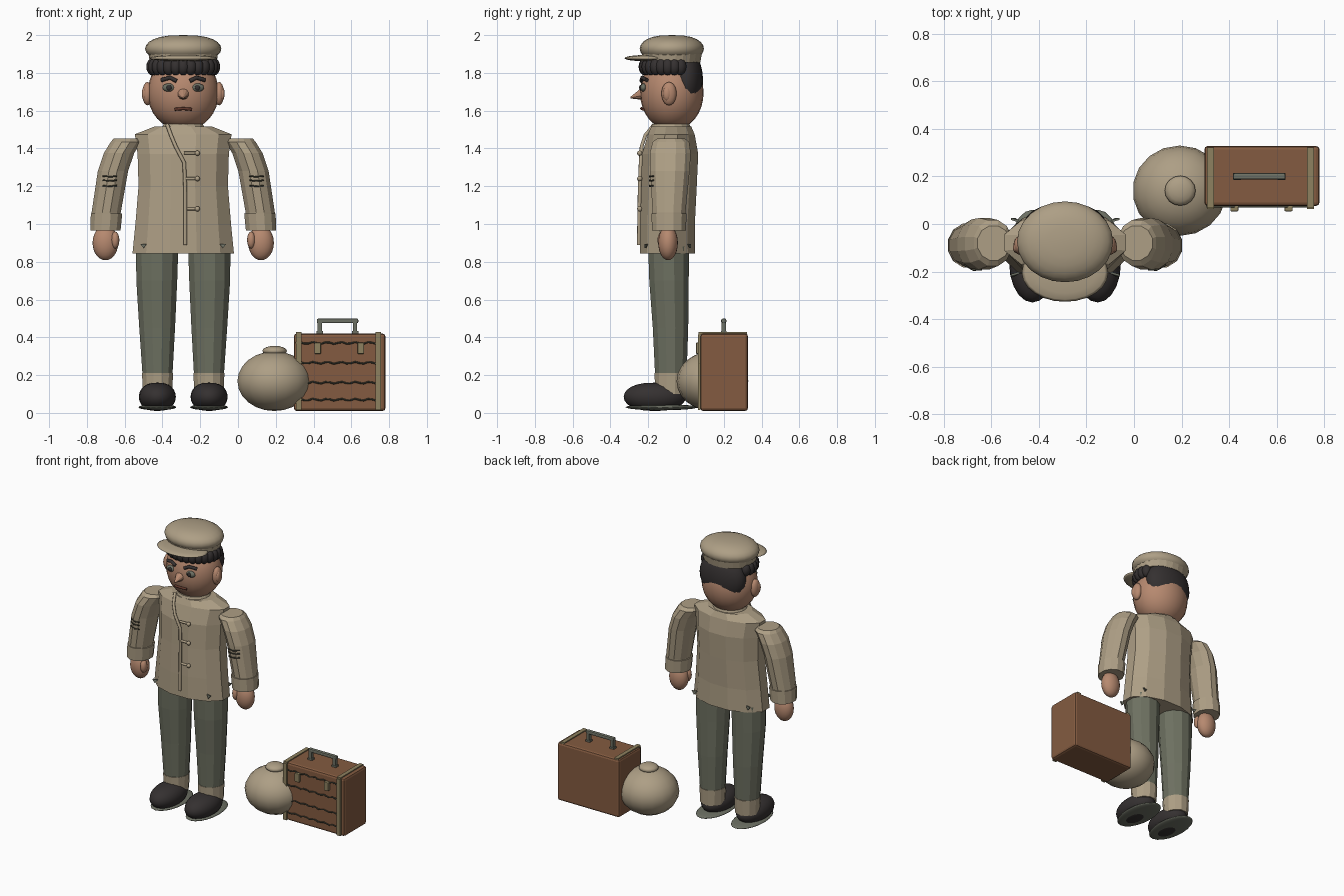
import bpy, bmesh, math
from mathutils import Vector


def mat(name, r, g, b):
    m = bpy.data.materials.new(name)
    m.diffuse_color = (r, g, b, 1)
    return m


KHAKI = mat("khaki cloth", 0.42, 0.345, 0.235)
SKIN = mat("skin", 0.47, 0.25, 0.16)
TROUSER = mat("grey green trousers", 0.155, 0.165, 0.12)
DARK = mat("near black", 0.035, 0.03, 0.03)
LEATHER = mat("brown leather", 0.23, 0.105, 0.052)
STRAP = mat("olive strap", 0.27, 0.22, 0.115)
METAL = mat("grey green metal", 0.15, 0.16, 0.125)
STITCH = mat("dark stitch", 0.05, 0.05, 0.035)
LIP = mat("lip brown", 0.12, 0.04, 0.025)

CX, CY = -0.29, -0.08  # middle of the standing figure


def finish(bm, name, m, smooth=True):
    bmesh.ops.recalc_face_normals(bm, faces=bm.faces)
    for f in bm.faces:
        f.smooth = smooth
    me = bpy.data.meshes.new(name)
    bm.to_mesh(me)
    bm.free()
    me.materials.append(m)
    ob = bpy.data.objects.new(name, me)
    bpy.context.collection.objects.link(ob)
    return ob


def ball(name, c, r, m, seg=20, rings=12, power=1.0):
    """Ellipsoid; power below 1 makes its upright profile boxier."""
    bm = bmesh.new()
    bmesh.ops.create_uvsphere(bm, u_segments=seg, v_segments=rings, radius=1)
    for v in bm.verts:
        h = math.hypot(v.co.x, v.co.y)
        k = h ** power / h if h > 1e-5 else 1
        v.co = Vector((v.co.x * k * r[0], v.co.y * k * r[1], v.co.z * r[2])) + Vector(c)
    return finish(bm, name, m)


def loft(name, rings, m, n=12, smooth=False):
    """Closed skin through level ellipses given as (cx, cy, z, rx, ry)."""
    bm = bmesh.new()
    loops = []
    for cx, cy, z, rx, ry in rings:
        loops.append([bm.verts.new((cx + rx * math.cos(a), cy + ry * math.sin(a), z))
                      for a in (2 * math.pi * (i + 0.5) / n for i in range(n))])
    for a, b in zip(loops, loops[1:]):
        for i in range(n):
            j = (i + 1) % n
            bm.faces.new((a[i], a[j], b[j], b[i]))
    bm.faces.new(loops[0][::-1])
    bm.faces.new(loops[-1])
    return finish(bm, name, m, smooth)


def box(name, c, size, m, bevel=0.0):
    bm = bmesh.new()
    bmesh.ops.create_cube(bm, size=1)
    for v in bm.verts:
        v.co = Vector([v.co[i] * size[i] + c[i] for i in range(3)])
    if bevel:
        bmesh.ops.bevel(bm, geom=bm.edges[:], offset=bevel, segments=2, profile=0.5, affect='EDGES')
    return finish(bm, name, m, False)


def tube(name, pts, r, m):
    cu = bpy.data.curves.new(name, 'CURVE')
    cu.dimensions = '3D'
    cu.bevel_depth = r
    cu.bevel_resolution = 2
    cu.use_fill_caps = True
    sp = cu.splines.new('POLY')
    sp.points.add(len(pts) - 1)
    for p, co in zip(sp.points, pts):
        p.co = (*co, 1)
    cu.materials.append(m)
    ob = bpy.data.objects.new(name, cu)
    bpy.context.collection.objects.link(ob)
    return ob


# Jacket and collar
loft("jacket", [(CX, -0.098, 0.845, 0.278, 0.152), (CX, -0.098, 1.0, 0.262, 0.150),
                (CX, -0.09, 1.2, 0.245, 0.152), (CX, -0.084, 1.37, 0.25, 0.154),
                (CX, -0.078, 1.475, 0.265, 0.128), (CX, -0.078, 1.515, 0.16, 0.11)], KHAKI)
loft("collar", [(CX, CY, 1.49, 0.125, 0.115), (CX, CY, 1.53, 0.105, 0.1)], KHAKI, 16)
tube("jacket_placket", [(-0.375, -0.17, 1.525), (-0.355, -0.215, 1.47), (-0.33, -0.235, 1.41),
                        (-0.285, -0.24, 1.325), (-0.28, -0.245, 1.2), (-0.28, -0.25, 0.89)], 0.01, KHAKI)
for z in (1.375, 1.24, 1.08):
    tube("button_loop", [(-0.285, -0.243, z), (-0.215, -0.243, z)], 0.008, KHAKI)
    ball("button_knot", (-0.215, -0.245, z), (0.014, 0.014, 0.014), KHAKI, 10, 6)

# Limbs, built once per side
for s in (-1, 1):
    def X(d):
        return CX + s * d

    loft("sleeve", [(X(0.41), -0.09, 0.99, 0.078, 0.085), (X(0.408), -0.09, 1.06, 0.08, 0.09),
                    (X(0.372), -0.085, 1.28, 0.083, 0.108), (X(0.34), -0.083, 1.375, 0.083, 0.112),
                    (X(0.303), -0.08, 1.435, 0.083, 0.1), (X(0.3), -0.08, 1.453, 0.07, 0.075)], KHAKI)
    loft("sleeve_cuff", [(X(0.412), -0.09, 0.965, 0.083, 0.093),
                         (X(0.406), -0.09, 1.055, 0.086, 0.096)], KHAKI)
    ball("hand", (X(0.412), -0.095, 0.9), (0.068, 0.052, 0.092), SKIN)
    ball("thumb", (X(0.36), -0.125, 0.915), (0.022, 0.026, 0.045), SKIN, 12, 8)
    for z in (1.25, 1.228, 1.2):
        tube("sleeve_stitch", [(X(0.35), -0.192, z + 0.004), (X(0.385), -0.193, z),
                               (X(0.425), -0.172, z + 0.003)], 0.004, STITCH)
    for y, t in ((-0.212, 1), (0.018, -1)):
        bm = bmesh.new()
        p = [bm.verts.new((X(0.21 + a), y + t * (abs(a) - a) * 0.3 - t * 0.008, z))
             for a, z in ((-0.018, 0.895), (0.018, 0.895), (0, 0.872))]
        q = [bm.verts.new(v.co + Vector((0, 0.009 * t, 0))) for v in p]
        bm.faces.new(p)
        bm.faces.new(q)
        for i in range(3):
            bm.faces.new((p[i], p[(i + 1) % 3], q[(i + 1) % 3], q[i]))
        finish(bm, "hem_patch", METAL, False)

    # Trouser leg, turn-up and shoe
    loft("trouser_leg", [(X(0.136), -0.08, 0.17, 0.08, 0.085), (X(0.138), -0.082, 0.45, 0.098, 0.097),
                         (X(0.14), -0.09, 0.7, 0.112, 0.108), (X(0.138), -0.092, 0.88, 0.116, 0.112)], TROUSER)
    loft("trouser_turnup", [(X(0.136), -0.08, 0.1, 0.08, 0.085), (X(0.136), -0.08, 0.21, 0.085, 0.09)], KHAKI)
    ball("shoe", (X(0.137), -0.165, 0.085), (0.098, 0.165, 0.075), DARK, power=0.8)
    ball("shoe_sole", (X(0.137), -0.13, 0.03), (0.1, 0.19, 0.016), METAL)

    # Paired face parts
    ball("ear", (X(0.19), -0.09, 1.69), (0.027, 0.04, 0.062), SKIN, 14, 10)
    ball("inner_ear", (X(0.205), -0.1, 1.69), (0.015, 0.022, 0.038), SKIN, 10, 8)
    ball("eye", (X(0.077), -0.225, 1.722), (0.034, 0.017, 0.022), METAL, 14, 8)
    ball("pupil", (X(0.075), -0.24, 1.722), (0.014, 0.008, 0.015), DARK, 10, 8)
    tube("eyebrow", [(X(0.035), -0.236, 1.757), (X(0.07), -0.231, 1.775),
                     (X(0.115), -0.208, 1.762)], 0.011, DARK)

# Head and face
ball("head", (CX, -0.075, 1.695), (0.188, 0.168, 0.195), SKIN, 24, 16, 0.9)
bm = bmesh.new()
bmesh.ops.create_cone(bm, cap_ends=True, segments=10, radius1=0.034, radius2=0.004, depth=0.065)
for v in bm.verts:
    v.co = Vector((CX + v.co.x, -0.262 - v.co.z, 1.68 + v.co.y - v.co.z * 0.35))
finish(bm, "nose", SKIN, False)
tube("mouth", [(CX - 0.045, -0.226, 1.607), (CX, -0.235, 1.611), (CX + 0.045, -0.226, 1.607)], 0.008, LIP)

# Hair: rounded back and a row of curls under the cap
ball("back_hair", (CX, -0.0, 1.76), (0.172, 0.09, 0.155), DARK, 20, 14, 0.85)
for i in range(17):
    a = math.radians(160 + 220 * i / 16)
    ball("hair_curl", (CX + 0.165 * math.cos(a), -0.078 + 0.14 * math.sin(a), 1.832),
         (0.033, 0.033, 0.045), DARK, 10, 8)

# Cap
ball("cap_crown", (CX, -0.075, 1.928), (0.202, 0.17, 0.072), KHAKI, 24, 12, 0.75)
loft("cap_band", [(CX, -0.075, 1.855, 0.178, 0.152), (CX, -0.075, 1.9, 0.185, 0.16)], KHAKI, 24)
ball("cap_brim", (CX, -0.205, 1.878), (0.182, 0.122, 0.017), KHAKI, 24, 8)

# Cloth sack with tied top
ball("sack", (0.192, 0.14, 0.168), (0.198, 0.19, 0.158), KHAKI, 18, 12)
ball("sack_knot", (0.194, 0.14, 0.328), (0.065, 0.063, 0.027), KHAKI, 16, 8)

# Suitcase
box("suitcase", (0.538, 0.202, 0.215), (0.485, 0.252, 0.41), LEATHER, 0.015)
for x in (0.322, 0.742):
    box("strap_front", (x, 0.071, 0.215), (0.028, 0.014, 0.4), STRAP)
    box("strap_top", (x, 0.195, 0.42), (0.028, 0.255, 0.014), STRAP)
for z in (0.37, 0.265, 0.16, 0.07):
    tube("suitcase_seam", [(0.305 + 0.45 * i / 20, 0.073, z + 0.005 * math.sin(i * 1.9))
                           for i in range(21)], 0.0045, STITCH)
for x in (0.422, 0.65):
    box("clasp", (x, 0.066, 0.342), (0.034, 0.025, 0.06), STRAP, 0.004)
for x in (0.433, 0.62):
    box("handle_post", (x, 0.2, 0.455), (0.022, 0.026, 0.075), METAL)
    box("handle_foot", (x, 0.2, 0.427), (0.034, 0.03, 0.012), METAL)
box("handle_grip", (0.527, 0.2, 0.487), (0.22, 0.027, 0.024), METAL, 0.007)
